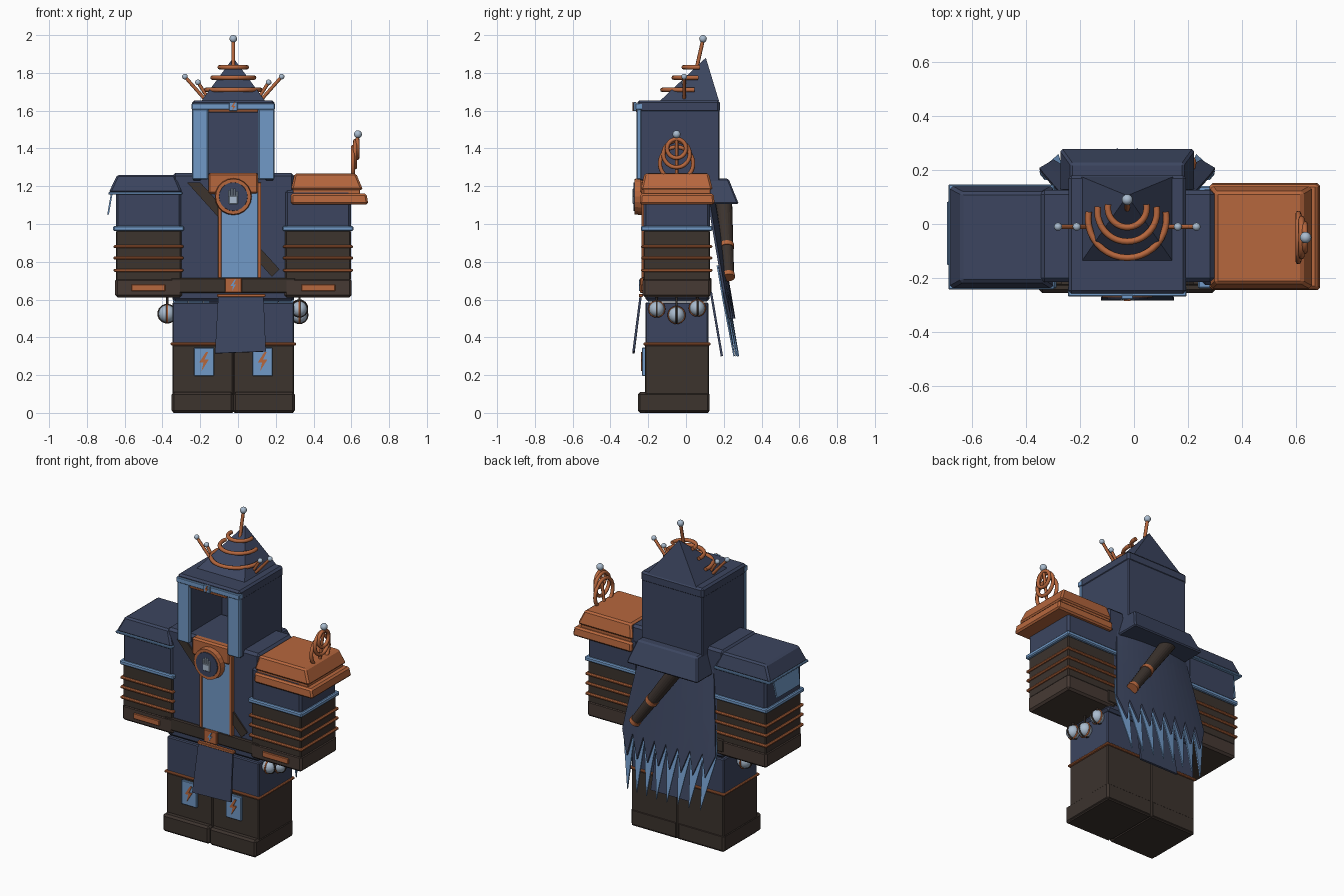
import bpy, bmesh, math
from mathutils import Vector

if "Cube" in bpy.data.objects:
    bpy.data.objects.remove(bpy.data.objects["Cube"])

CX = -0.025  # body symmetry plane


def material(name, r, g, b):
    m = bpy.data.materials.new(name)
    m.diffuse_color = (r, g, b, 1)
    m.use_nodes = True
    m.node_tree.nodes["Principled BSDF"].inputs["Base Color"].default_value = m.diffuse_color
    return m


NAVY = material("navy cloth", 0.045, 0.06, 0.115)
BLUE = material("light blue cloth", 0.165, 0.32, 0.57)
COPPER = material("copper", 0.47, 0.135, 0.047)
BROWN = material("dark brown leather", 0.045, 0.033, 0.027)
TAN = material("brown leather", 0.062, 0.042, 0.034)
STEEL = material("pale steel", 0.4, 0.5, 0.62)


def finish(name, mesh, mat, bevel=0, solid=0):
    ob = bpy.data.objects.new(name, mesh)
    bpy.context.collection.objects.link(ob)
    mesh.materials.append(mat)
    if solid:
        s = ob.modifiers.new("thickness", 'SOLIDIFY')
        s.thickness, s.offset = solid, 0
    if bevel:
        b = ob.modifiers.new("bevel", 'BEVEL')
        b.width, b.segments = bevel, 1
    return ob


def from_faces(name, verts, faces, mat, bevel=0, solid=0):
    me = bpy.data.meshes.new(name)
    bm = bmesh.new()
    vs = [bm.verts.new(v) for v in verts]
    for f in faces:
        bm.faces.new([vs[i] for i in f])
    bmesh.ops.recalc_face_normals(bm, faces=bm.faces)
    bm.to_mesh(me)
    bm.free()
    return finish(name, me, mat, bevel, solid)


def box(name, x, y, z, mat, bevel=0.006, top=None):
    """Box from (min, max) ranges; top gives different x and y ranges for the upper face."""
    tx, ty = top or (x, y)
    vs = [(x[0], y[0], z[0]), (x[1], y[0], z[0]), (x[1], y[1], z[0]), (x[0], y[1], z[0]),
          (tx[0], ty[0], z[1]), (tx[1], ty[0], z[1]), (tx[1], ty[1], z[1]), (tx[0], ty[1], z[1])]
    fs = [(0, 1, 2, 3), (4, 5, 6, 7), (0, 1, 5, 4), (1, 2, 6, 5), (2, 3, 7, 6), (3, 0, 4, 7)]
    return from_faces(name, vs, fs, mat, bevel)


def plate(name, pts, y, thick, mat):
    """Extrude an x-z outline along y, starting at the front y."""
    n = len(pts)
    vs = [(px, y, pz) for px, pz in pts] + [(px, y + thick, pz) for px, pz in pts]
    fs = [tuple(range(n)), tuple(range(n, 2 * n))]
    fs += [(i, (i + 1) % n, n + (i + 1) % n, n + i) for i in range(n)]
    return from_faces(name, vs, fs, mat)


def tube(name, pts, r, mat, cyclic=False):
    cu = bpy.data.curves.new(name, 'CURVE')
    cu.dimensions, cu.bevel_depth, cu.bevel_resolution, cu.use_fill_caps = '3D', r, 2, True
    sp = cu.splines.new('POLY')
    sp.points.add(len(pts) - 1)
    for p, co in zip(sp.points, pts):
        p.co = (*co, 1)
    sp.use_cyclic_u = cyclic
    tmp = bpy.data.objects.new(name, cu)
    bpy.context.collection.objects.link(tmp)
    me = bpy.data.meshes.new_from_object(tmp.evaluated_get(bpy.context.evaluated_depsgraph_get()))
    bpy.data.objects.remove(tmp)
    me.materials.clear()
    ob = finish(name, me, mat)
    me.shade_smooth()
    return ob


def ball(name, co, r, mat):
    me = bpy.data.meshes.new(name)
    bm = bmesh.new()
    bmesh.ops.create_uvsphere(bm, u_segments=16, v_segments=10, radius=r)
    bmesh.ops.translate(bm, verts=bm.verts, vec=co)
    bm.to_mesh(me)
    bm.free()
    me.shade_smooth()
    return finish(name, me, mat)


def cone(name, a, b, r1, r2, mat):
    a, b = Vector(a), Vector(b)
    me = bpy.data.meshes.new(name)
    bm = bmesh.new()
    bmesh.ops.create_cone(bm, cap_ends=True, segments=20, radius1=r1, radius2=r2, depth=(b - a).length)
    bm.transform((b - a).to_track_quat('Z', 'Y').to_matrix().to_4x4())
    bmesh.ops.translate(bm, verts=bm.verts, vec=(a + b) / 2)
    bm.to_mesh(me)
    bm.free()
    return finish(name, me, mat)


def bolt(name, x, z, s, y, mat):
    shape = [(0.2, 1), (-0.5, -0.1), (-0.05, -0.1), (-0.25, -1), (0.5, 0.2), (0.05, 0.2), (0.45, 1)]
    plate(name, [(x + px * s, z + pz * s) for px, pz in shape], y, 0.006, mat)


# Legs, boots and knee plates
for s, side in ((-1, "left"), (1, "right")):
    x = sorted((CX, CX + s * 0.322))
    box(side + "_trouser", x, (-0.215, 0.118), (0.36, 0.585), NAVY)
    box(side + "_boot", x, (-0.218, 0.122), (0.0, 0.36), BROWN)
    box(side + "_boot_toe", sorted((CX, CX + s * 0.326)), (-0.255, 0.125), (0, 0.11), BROWN, 0.012)
    box(side + "_boot_rim", sorted((CX, CX + s * 0.332)), (-0.226, 0.13), (0.358, 0.372), COPPER, 0.004)
    kx = CX + s * 0.155
    box(side + "_knee_plate", (kx - 0.053, kx + 0.053), (-0.232, -0.21), (0.195, 0.345), BLUE, 0.003)
    bolt(side + "_knee_bolt", kx, 0.272, 0.05, -0.237, COPPER)

# Torso, belt and front panel
box("torso", (CX - 0.322, CX + 0.322), (-0.215, 0.125), (0.59, 1.27), NAVY, 0.015)
box("belt", (CX - 0.33, CX + 0.33), (-0.228, 0.135), (0.635, 0.715), BROWN)
box("front_panel", (-0.09, 0.105), (-0.231, -0.21), (0.715, 1.2), BLUE, 0.002)
for x in (-0.096, 0.114):
    box("panel_edging", (x - 0.009, x + 0.009), (-0.236, -0.21), (0.715, 1.22), COPPER, 0.002)
plate("chest_strap", [(-0.27, 1.22), (-0.2, 1.22), (0.22, 0.76), (0.18, 0.72)], -0.224, 0.02, BROWN)
box("buckle", (-0.07, 0.02), (-0.243, -0.22), (0.635, 0.715), COPPER, 0.004)
bolt("buckle_bolt", CX, 0.675, 0.03, -0.248, BLUE)

# Hanging cloths front and back
from_faces("front_loincloth", [(-0.105, -0.24, 0.62), (0.135, -0.24, 0.62), (0.148, -0.278, 0.325),
                               (-0.122, -0.278, 0.315)], [(0, 1, 2, 3)], NAVY, solid=0.012)
box("loincloth_rail", (-0.11, 0.145), (-0.25, -0.228), (0.613, 0.63), COPPER, 0.003)
from_faces("back_loincloth", [(-0.15, 0.132, 0.64), (0.1, 0.132, 0.64), (0.11, 0.19, 0.3),
                              (-0.16, 0.19, 0.3)], [(0, 1, 2, 3)], NAVY, solid=0.012)

# Arms, gloves and rings
for s, side in ((-1, "left"), (1, "right")):
    def ax(grow, s=s):
        return sorted((CX + s * (0.275 - grow), CX + s * (0.622 + grow)))
    def ay(grow):
        return (-0.225 - grow, 0.127 + grow)
    box(side + "_sleeve", ax(0), ay(0), (0.96, 1.18), NAVY, 0.012)
    box(side + "_cuff", ax(0), ay(0), (0.7, 0.965), BROWN)
    box(side + "_glove", ax(0.004), ay(0.004), (0.612, 0.712), TAN, 0.012)
    box(side + "_cuff_trim", ax(0.014), ay(0.014), (0.963, 0.99), BLUE, 0.006)
    for z in (0.88, 0.82, 0.755):
        box(side + "_cuff_ring", ax(0.012), ay(0.012), (z - 0.008, z + 0.008), COPPER, 0.005)
    gx = CX + s * 0.45
    box(side + "_knuckle_plate", (gx - 0.09, gx + 0.09), (-0.238, -0.22), (0.645, 0.68), COPPER, 0.003)

# Left cloth shoulder
box("left_shoulder_pad", (-0.685, -0.295), (-0.24, 0.142), (1.165, 1.26), NAVY, 0.01,
    ((-0.64, -0.335), (-0.215, 0.118)))
box("left_shoulder_trim", (-0.686, -0.295), (-0.243, 0.147), (1.155, 1.17), BLUE, 0.004)
from_faces("left_shoulder_flap", [(-0.668, -0.16, 1.165), (-0.668, 0.09, 1.165), (-0.688, 0.08, 1.05),
                                  (-0.688, -0.15, 1.05)], [(0, 1, 2, 3)], BLUE, solid=0.009)

# Right copper shoulder with coil
box("right_shoulder_rim", (0.28, 0.69), (-0.246, 0.152), (1.103, 1.162), COPPER, 0.01,
    ((0.28, 0.68), (-0.24, 0.146)))
box("right_shoulder_groove", (0.29, 0.645), (-0.225, 0.13), (1.15, 1.19), COPPER, 0.003)
box("right_shoulder_cap", (0.28, 0.662), (-0.24, 0.142), (1.18, 1.268), COPPER, 0.01,
    ((0.3, 0.625), (-0.22, 0.12)))
for x, z, r in ((0.608, 1.32, 0.088), (0.62, 1.37, 0.07), (0.632, 1.4, 0.05)):
    tube("shoulder_coil", [(x, -0.05 + r * math.cos(a * math.pi / 16), z + r * math.sin(a * math.pi / 16))
                           for a in range(32)], 0.011, COPPER, True)
tube("shoulder_coil_rod", [(0.605, -0.05, 1.25), (0.635, -0.05, 1.47)], 0.009, COPPER)
ball("shoulder_coil_ball", (0.635, -0.05, 1.475), 0.021, STEEL)

# Hollow hood
for s in (-1, 1):
    box("hood_side", sorted((CX + s * 0.17, CX + s * 0.214)), (-0.245, 0.175), (1.23, 1.61), NAVY)
    box("hood_front_band", sorted((CX + s * 0.132, CX + s * 0.218)), (-0.262, -0.235), (1.235, 1.61), BLUE)
box("hood_back", (CX - 0.214, CX + 0.214), (0.12, 0.177), (1.2, 1.61), NAVY)
box("hood_roof", (CX - 0.218, CX + 0.218), (-0.258, 0.18), (1.59, 1.655), NAVY, 0.012)
box("hood_front_trim", (CX - 0.22, CX + 0.22), (-0.268, -0.23), (1.605, 1.638), BLUE, 0.004)
box("hood_front_piping", (CX - 0.13, CX + 0.13), (-0.266, -0.24), (1.592, 1.605), COPPER, 0.002)
bolt("hood_bolt", CX, 1.621, 0.024, -0.284, COPPER)
box("hood_bolt_mount", (CX - 0.022, CX + 0.022), (-0.279, -0.262), (1.598, 1.645), BLUE, 0.003)

# Copper neck piece and medallion
box("neck_guard", (CX - 0.132, CX + 0.132), (-0.24, 0.12), (1.16, 1.27), COPPER, 0.01)
cone("medallion_rim", (CX, -0.235, 1.145), (CX, -0.272, 1.145), 0.098, 0.094, COPPER)
cone("medallion_face", (CX, -0.265, 1.145), (CX, -0.277, 1.145), 0.077, 0.075, NAVY)
box("medallion_palm", (CX - 0.025, CX + 0.025), (-0.283, -0.27), (1.105, 1.15), STEEL, 0.004)
for i, h in enumerate((1.178, 1.188, 1.185, 1.172)):
    x = CX - 0.02 + i * 0.0135
    box("medallion_finger", (x - 0.005, x + 0.005), (-0.282, -0.272), (1.145, h), STEEL, 0.002)

# Pointed hat with arcs and antennae
from_faces("hat_peak", [(CX - 0.17, -0.14, 1.65), (CX + 0.17, -0.14, 1.65), (CX + 0.17, 0.175, 1.65),
                        (CX - 0.17, 0.175, 1.65), (CX, 0.105, 1.88)],
           [(0, 1, 2, 3), (0, 1, 4), (1, 2, 4), (2, 3, 4), (3, 0, 4)], NAVY)
for z, y, r in ((1.71, 0.02, 0.145), (1.775, 0.045, 0.11), (1.83, 0.06, 0.072)):
    arc = [math.radians(170 + 200 * i / 20) for i in range(21)]
    tube("hat_arc", [(CX + r * math.cos(a), y + r * math.sin(a), z) for a in arc], 0.012, COPPER)
tube("hat_antenna", [(CX, 0.055, 1.82), (CX, 0.09, 1.975)], 0.01, COPPER)
ball("hat_antenna_ball", (CX, 0.09, 1.98), 0.02, STEEL)
for s in (-1, 1):
    for x0, x1, z1 in ((0.15, 0.256, 1.78), (0.13, 0.187, 1.75)):
        tube("side_antenna", [(CX + s * x0, -0.01, 1.66), (CX + s * x1, -0.01, z1)], 0.009, COPPER)
        ball("side_antenna_ball", (CX + s * x1, -0.01, z1), 0.015, STEEL)

# Cape collar, cape and spiked lining
box("cape_collar", (CX - 0.25, CX + 0.25), (0.12, 0.28), (1.105, 1.24), NAVY, 0.008,
    ((CX - 0.21, CX + 0.21), (0.12, 0.225)))


def cape(name, top, high, low, teeth, dy, mat, thick):
    n, rows = teeth * 2, 5
    verts, faces = [], []
    for i in range(n + 1):
        u = 2 * i / n - 1
        end = low if i % 2 else high
        for j in range(rows + 1):
            z = top + (end - top) * j / rows
            w = 0.25 + 0.075 * (1.15 - z) / 0.5 if z > 0.65 else 0.325 - 0.1 * (0.65 - z)
            verts.append((CX + u * w, 0.145 + 0.145 * (1.15 - z) / 0.85 - 0.03 * u * u + dy, z))
    for i in range(n):
        for j in range(rows):
            a = i * (rows + 1) + j
            faces.append((a, a + 1, a + rows + 2, a + rows + 1))
    from_faces(name, verts, faces, mat, solid=thick)


cape("cape", 1.15, 0.64, 0.5, 8, 0, NAVY, 0.012)
cape("cape_spiked_lining", 0.78, 0.6, 0.3, 8, -0.012, BLUE, 0.008)

# Scabbard across the back
a, b = Vector((-0.09, 0.2, 1.13)), Vector((0.2, 0.225, 0.72))
cone("scabbard", a, b, 0.044, 0.03, BROWN)
for t, r in ((0.58, 0.039), (0.96, 0.034)):
    cone("scabbard_band", a.lerp(b, t), a.lerp(b, t + 0.05), r, r, COPPER)

# Hanging orbs at the hips
for x, y, z, r in ((0.325, -0.155, 0.55, 0.041), (0.325, -0.05, 0.518, 0.043),
                   (0.325, 0.06, 0.555, 0.041), (-0.375, -0.05, 0.525, 0.047)):
    ball("hip_orb", (x, y, z), r, STEEL)
    ring = [(math.cos(k * math.pi / 12) * r, math.sin(k * math.pi / 12) * r) for k in range(24)]
    tube("hip_orb_band", [(x + p, y, z + q) for p, q in ring], 0.005, BROWN, True)
    tube("hip_orb_band", [(x, y + p, z + q) for p, q in ring], 0.005, COPPER, True)
    tube("hip_orb_cord", [(x, y, z + r), (x, y, 0.65)], 0.006, BROWN)
